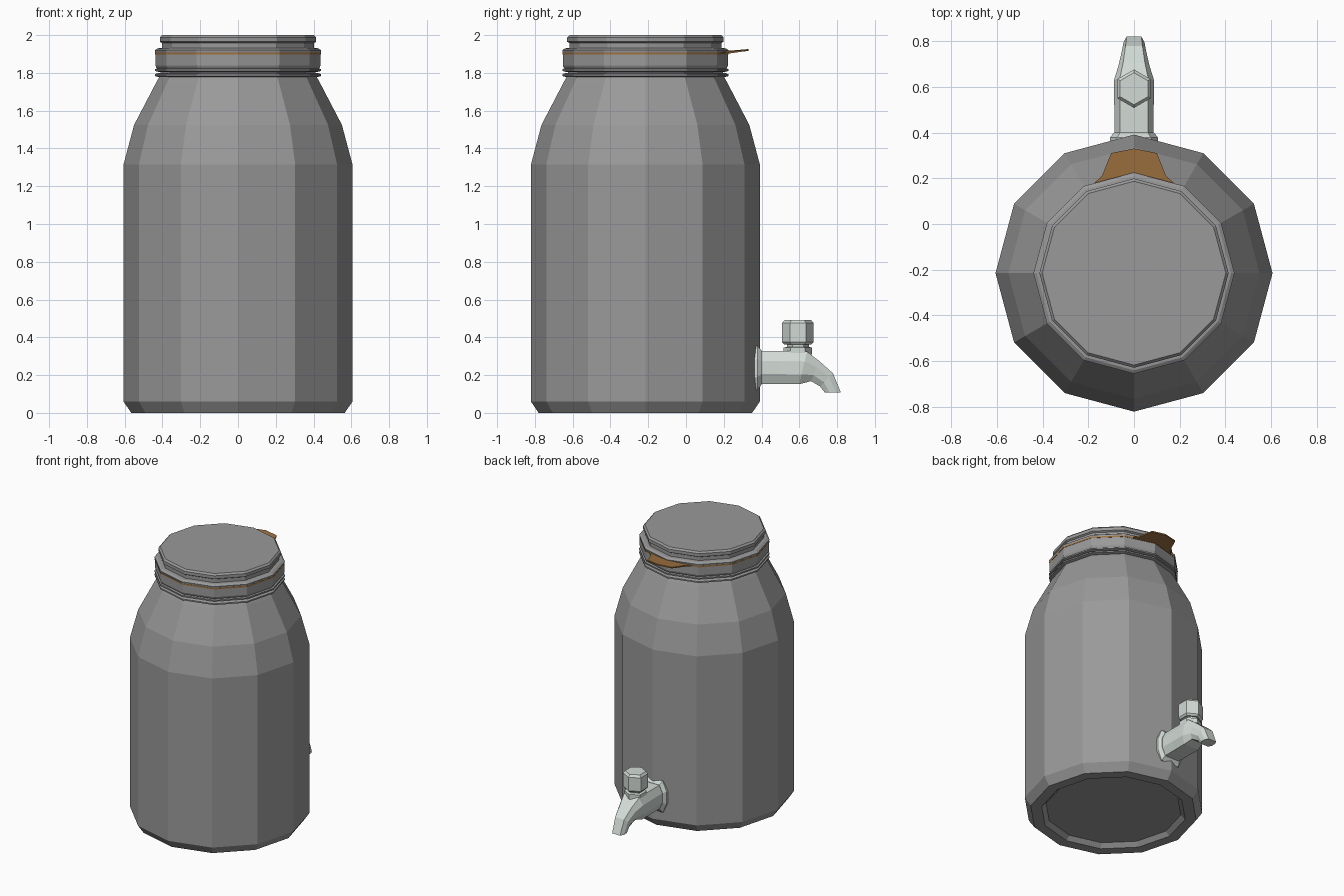
import bpy, bmesh, math

cube = bpy.data.objects.get("Cube")
if cube:
    bpy.data.objects.remove(cube, do_unlink=True)

JAR_Y = -0.215


def material(name, rgb):
    m = bpy.data.materials.new(name)
    m.use_nodes = True
    m.diffuse_color = (*rgb, 1)
    m.node_tree.nodes["Principled BSDF"].inputs["Base Color"].default_value = (*rgb, 1)
    return m


grey = material("grey glass", (0.32, 0.32, 0.32))
pale = material("pale metal", (0.65, 0.71, 0.67))
brown = material("brown rubber", (0.34, 0.165, 0.05))


def loft(name, rings, mat):
    """Skin a list of equal point rings and cap both ends."""
    bm = bmesh.new()
    loops = [[bm.verts.new(p) for p in ring] for ring in rings]
    n = len(loops[0])
    for a, b in zip(loops, loops[1:]):
        for i in range(n):
            j = (i + 1) % n
            bm.faces.new((a[i], a[j], b[j], b[i]))
    bm.faces.new(loops[0][::-1])
    bm.faces.new(loops[-1])
    bmesh.ops.recalc_face_normals(bm, faces=bm.faces)
    me = bpy.data.meshes.new(name)
    bm.to_mesh(me)
    bm.free()
    me.materials.append(mat)
    ob = bpy.data.objects.new(name, me)
    bpy.context.collection.objects.link(ob)
    return ob


def turned(name, profile, mat, y=JAR_Y, sides=12):
    """Turn (radius, height) pairs about a vertical axis, a corner facing +y."""
    angles = [math.tau * i / sides + math.pi / 2 for i in range(sides)]
    return loft(name, [[(r * math.cos(a), y + r * math.sin(a), z) for a in angles]
                       for r, z in profile], mat)


# Jar with a recessed base and sloping shoulder
turned("jar_body", [(0.46, 0.03), (0.49, 0.0), (0.565, 0.0), (0.606, 0.06), (0.606, 1.315),
                    (0.55, 1.525), (0.43, 1.755), (0.41, 1.79), (0.41, 1.85)], grey)

# Neck collar rings and wide band
for i, z in enumerate((1.778, 1.805)):
    turned(f"collar_ring_{i + 1}", [(0.42, z), (0.44, z + 0.005), (0.44, z + 0.015),
                                    (0.42, z + 0.022)], grey)
turned("neck_band", [(0.42, 1.81), (0.433, 1.83), (0.437, 1.84), (0.437, 1.9)], grey)

# Rubber seal with a pull tab at the back
turned("rubber_seal", [(0.439, 1.898), (0.439, 1.908)], brown)
right_edge = [(0.19, 0.165, 1.898), (0.14, 0.21, 1.9), (0.10, 0.31, 1.914)]
outline = right_edge + [(0, 0.33, 1.917)] + [(-x, y, z) for x, y, z in right_edge[::-1]]
outline += [(0, 0.1, 1.898)]
loft("seal_tab", [outline, [(x, y, z + 0.009) for x, y, z in outline]], brown)

# Lid
turned("lid", [(0.438, 1.908), (0.44, 1.92), (0.425, 1.93), (0.402, 1.932), (0.402, 1.958),
               (0.414, 1.965), (0.414, 1.988), (0.402, 2.0)], grey)


def section(ty, tz, by, bz, hw, cut=0.36):
    """Chamfered rectangle spanning a top and a bottom point."""
    pts = []
    for u, v in ((1, cut), (1 - cut, 0), (cut - 1, 0), (-1, cut),
                 (-1, 1 - cut), (cut - 1, 1), (1 - cut, 1), (1, 1 - cut)):
        pts.append((u * hw, ty + (by - ty) * v, tz + (bz - tz) * v))
    return [(x, y, z) for x, y, z in pts]


def tap_part(name, rows):
    return loft(name, [section(*row, cut=0.3) for row in rows], pale)


# Tap flange, barrel and curved spout
tap_part("tap_flange", [(0.36, 0.354, 0.36, 0.12, 0.105), (0.378, 0.354, 0.378, 0.12, 0.105),
                        (0.4, 0.33, 0.4, 0.15, 0.088)])
tap_part("tap_spout", [(0.38, 0.328, 0.38, 0.152, 0.086), (0.5, 0.328, 0.5, 0.152, 0.086),
                       (0.64, 0.325, 0.6, 0.152, 0.088), (0.705, 0.275, 0.662, 0.168, 0.068),
                       (0.778, 0.21, 0.71, 0.14, 0.053), (0.82, 0.107, 0.735, 0.107, 0.046)])

# Tap stem and hexagonal knob
turned("tap_stem", [(0.075, 0.31), (0.075, 0.345), (0.058, 0.35), (0.058, 0.38)], pale, 0.592, 6)
turned("tap_knob", [(0.072, 0.362), (0.084, 0.375), (0.084, 0.475), (0.07, 0.492)],
       pale, 0.592, 6)
